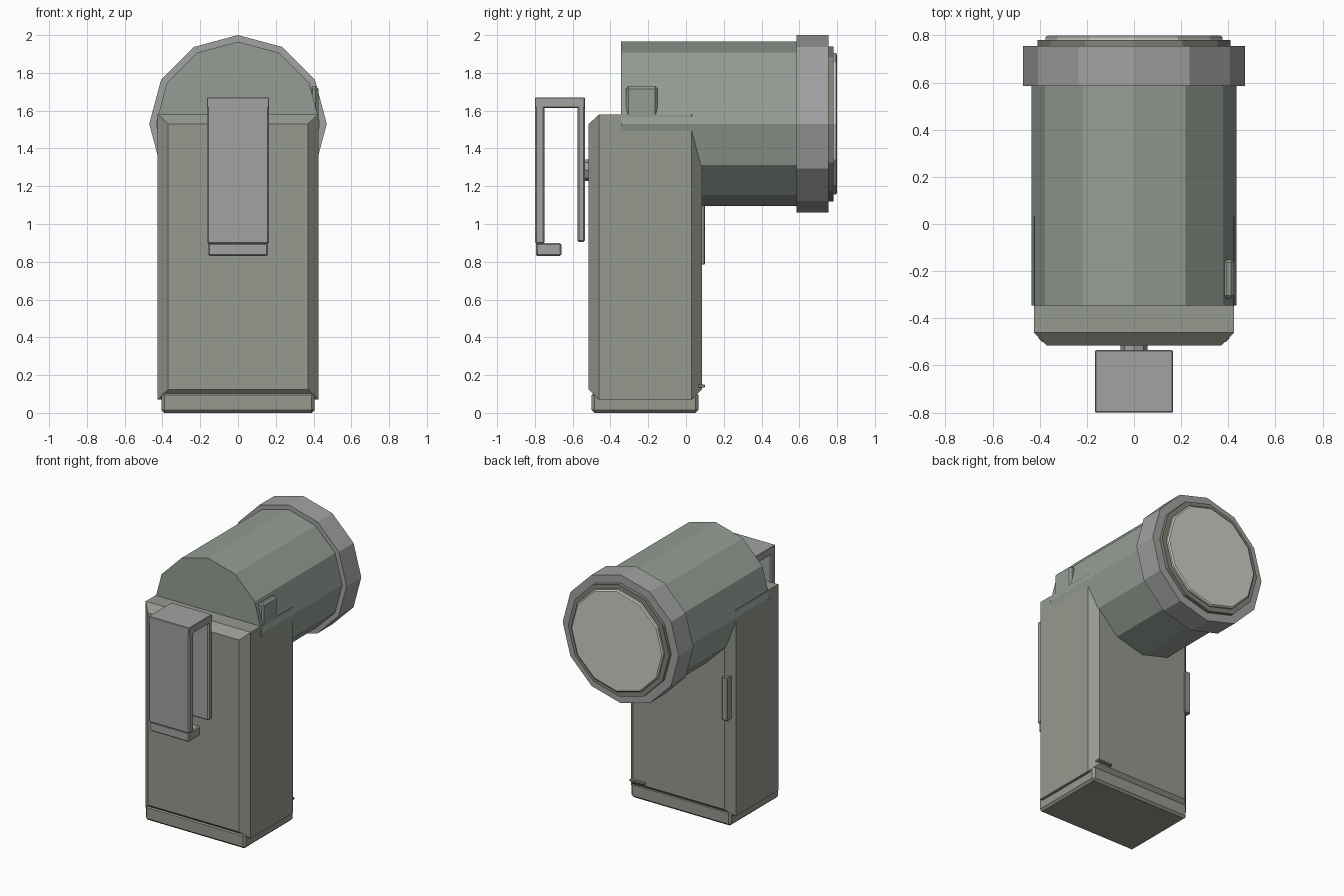
import bpy, bmesh, math

if "Cube" in bpy.data.objects:
    bpy.data.objects.remove(bpy.data.objects["Cube"])


def material(name, rgb):
    m = bpy.data.materials.new(name)
    m.diffuse_color = (*rgb, 1)
    m.use_nodes = True
    m.node_tree.nodes["Principled BSDF"].inputs["Base Color"].default_value = m.diffuse_color
    return m


OLIVE = material("olive", (0.30, 0.32, 0.27))
GREEN = material("grey_green", (0.30, 0.34, 0.30))
DARK = material("dark_olive", (0.22, 0.23, 0.19))
GREY = material("clip_grey", (0.36, 0.36, 0.36))
LENS = material("lens", (0.62, 0.62, 0.56))


def loft(name, loops, mat):
    """Skin a list of equal-length point loops and cap both ends."""
    bm = bmesh.new()
    rings = [[bm.verts.new(p) for p in loop] for loop in loops]
    for a, b in zip(rings, rings[1:]):
        for i in range(len(a)):
            j = (i + 1) % len(a)
            bm.faces.new((a[i], a[j], b[j], b[i]))
    bm.faces.new(rings[0])
    bm.faces.new(rings[-1])
    bmesh.ops.recalc_face_normals(bm, faces=bm.faces)
    me = bpy.data.meshes.new(name)
    bm.to_mesh(me)
    bm.free()
    ob = bpy.data.objects.new(name, me)
    bpy.context.collection.objects.link(ob)
    me.materials.append(mat)
    return ob


def rect(y, x0, x1, z0, z1):
    return [(x0, y, z0), (x1, y, z0), (x1, y, z1), (x0, y, z1)]


def box(name, x, y, z, mat, bevel=0.0):
    ob = loft(name, [rect(v, *x, *z) for v in y], mat)
    if bevel:
        m = ob.modifiers.new("bevel", 'BEVEL')
        m.width, m.segments = bevel, 1
    return ob


def turned(name, profile, z, mat, sides=12):
    """Low-poly turned part along y; profile holds (y, radius) pairs."""
    ang = [2 * math.pi * i / sides for i in range(sides)]
    return loft(name, [[(r * math.sin(a), y, z + r * math.cos(a)) for a in ang]
                       for y, r in profile], mat)


# Body with chamfered front and back faces, and the bottom cap
loft("body", [rect(y, -x, x, z0, z1) for y, x, z0, z1 in (
    (-0.515, 0.37, 0.125, 1.53), (-0.46, 0.425, 0.07, 1.58),
    (0.03, 0.425, 0.07, 1.58), (0.085, 0.37, 0.125, 1.53))], OLIVE)
box("bottom_cap", (-0.405, 0.405), (-0.5, 0.065), (0, 0.11), OLIVE, 0.015)

# Lamp head, bezel and lens
turned("head", [(-0.345, 0.435), (0.60, 0.435)], 1.53, GREEN)
turned("bezel", [(0.585, 0.47), (0.755, 0.47)], 1.53, GREY)
turned("lens_seat", [(0.75, 0.41), (0.78, 0.41)], 1.53, DARK)
turned("lens", [(0.77, 0.375), (0.793, 0.375), (0.80, 0.365)], 1.53, LENS)

# Belt clip
W = (-0.165, 0.165)
box("clip_outer_plate", W, (-0.80, -0.75), (0.895, 1.63), GREY, 0.008)
box("clip_top", W, (-0.80, -0.535), (1.615, 1.67), GREY, 0.004)
box("clip_inner_plate", W, (-0.575, -0.535), (0.905, 1.63), GREY, 0.008)
box("clip_foot", (-0.158, 0.158), (-0.795, -0.66), (0.83, 0.90), GREY, 0.008)
turned("clip_post", [(-0.54, 0.057), (-0.50, 0.057)], 1.285, GREY, 8)

# Slide switch, back plate and bottom latch bar
box("switch", (0.38, 0.425), (-0.318, -0.15), (1.56, 1.73), GREEN, 0.014)
box("back_plate", (-0.405, -0.36), (0.04, 0.10), (0.785, 1.10), OLIVE, 0.004)
box("latch_bar", (0.27, 0.39), (0.06, 0.10), (0.135, 0.15), OLIVE, 0.003)
